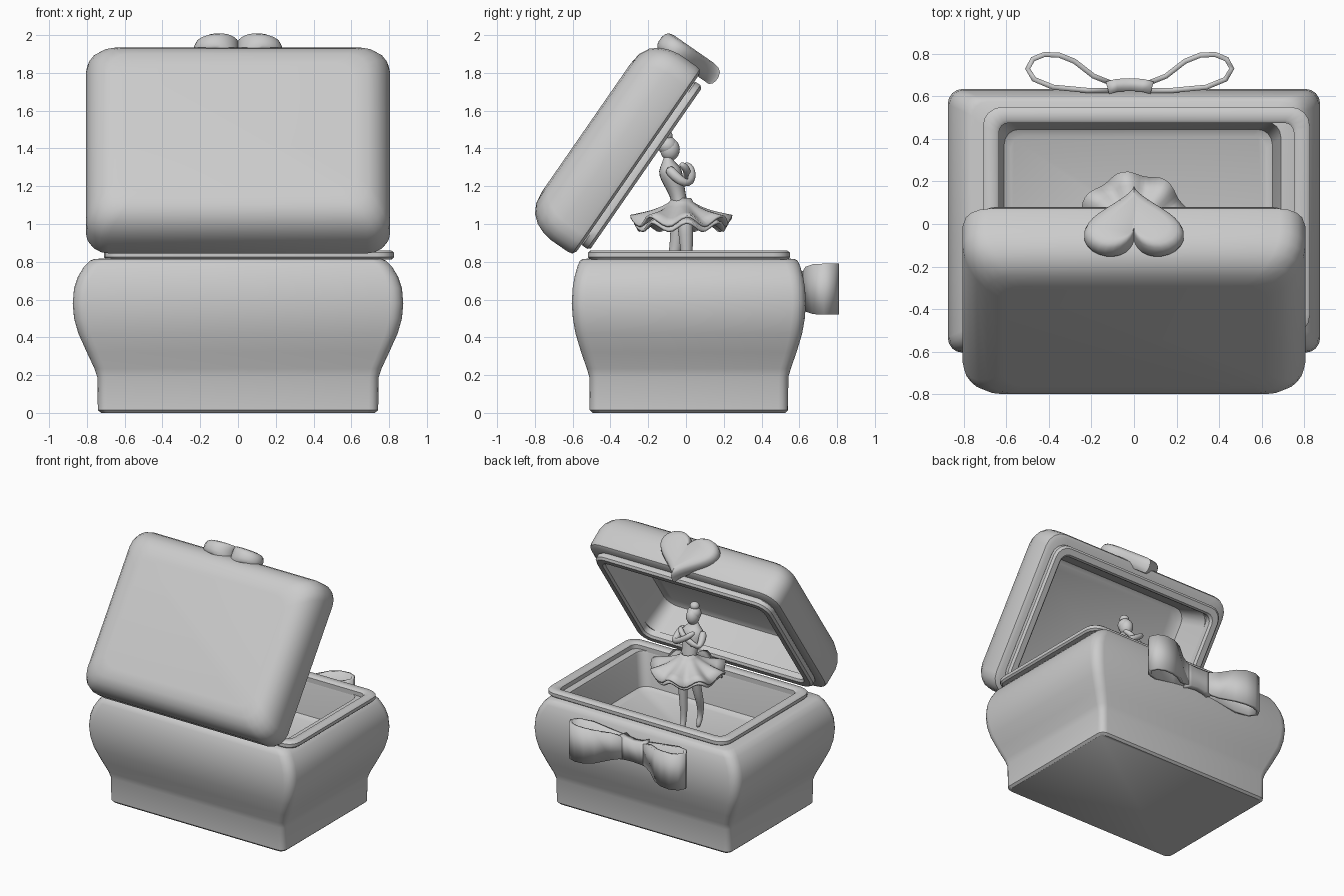
import bpy, bmesh
from math import sin, cos, pi, radians
from mathutils import Vector

if "Cube" in bpy.data.objects:
    bpy.data.objects.remove(bpy.data.objects["Cube"])

OPEN = radians(55.3)   # lid opening angle


def finish(name, bm, angle=40, rot=0.0, subsurf=0):
    bmesh.ops.recalc_face_normals(bm, faces=bm.faces)
    me = bpy.data.meshes.new(name)
    bm.to_mesh(me)
    bm.free()
    ob = bpy.data.objects.new(name, me)
    bpy.context.collection.objects.link(ob)
    ob.rotation_euler.x = rot
    bpy.ops.object.select_all(action='DESELECT')
    ob.select_set(True)
    bpy.context.view_layer.objects.active = ob
    bpy.ops.object.shade_smooth_by_angle(angle=radians(angle))
    if subsurf:
        m = ob.modifiers.new("smooth", 'SUBSURF')
        m.levels = m.render_levels = subsurf
    return ob


def loft(name, rings, wrap=False, caps=True, **kw):
    """Skin a list of closed point rings."""
    bm = bmesh.new()
    vs = [[bm.verts.new(p) for p in r] for r in rings]
    pairs = list(zip(vs, vs[1:])) + ([(vs[-1], vs[0])] if wrap else [])
    for a, b in pairs:
        for i in range(len(a)):
            j = (i + 1) % len(a)
            bm.faces.new((a[i], a[j], b[j], b[i]))
    if caps and not wrap:
        bm.faces.new(vs[0])
        bm.faces.new(vs[-1])
    return finish(name, bm, **kw)


def rrect(hx, hy, z, r, cx=0.0, cy=0.0, seg=4):
    """Rounded rectangle ring."""
    pts = []
    for k, (sx, sy) in enumerate(((1, 1), (-1, 1), (-1, -1), (1, -1))):
        for i in range(seg + 1):
            a = (k + i / seg) * pi / 2
            pts.append((cx + sx * (hx - r) + r * cos(a), cy + sy * (hy - r) + r * sin(a), z))
    return pts


def rim(name, hx, hy, z, h, w, r, cx, cy, **kw):
    """Rounded bead running around a rectangle (hx, hy = outer size)."""
    sec = ((.012, 0), (0, .25), (0, .75), (.014, 1), (w - .014, 1), (w, .75), (w, 0))
    loft(name, [rrect(hx - d, hy - d, z + t * h, r - d * .6, cx, cy) for d, t in sec],
         wrap=True, **kw)


def tube(name, pts, flat=1.0, n=10):
    """Smooth limb through (x, y, z, radius) points; flat squashes along y."""
    rings = []
    P = [Vector(p[:3]) for p in pts]
    for i, p in enumerate(pts):
        d = (P[min(i + 1, len(P) - 1)] - P[max(i - 1, 0)]).normalized()
        u = Vector((1, 0, 0))
        u = (u - d * u.dot(d)).normalized()
        v = d.cross(u)
        rings.append([P[i] + (u * cos(a) + v * sin(a) * flat) * p[3]
                      for a in (2 * pi * k / n for k in range(n))])
    return loft(name, rings, subsurf=1, angle=180)


def ball(name, loc, scale):
    bm = bmesh.new()
    bmesh.ops.create_uvsphere(bm, u_segments=20, v_segments=12, radius=1)
    for v in bm.verts:
        v.co = Vector(loc) + Vector([a * b for a, b in zip(v.co, scale)])
    return finish(name, bm, angle=180)


def ribbon(name, pts, thick, cx, cz, side=1):
    """Standing strip through (x, y, half height) points."""
    bm = bmesh.new()
    cols = [[bm.verts.new((cx + side * x, y, cz + h * t)) for t in (-1, 1)] for x, y, h in pts]
    for a, b in zip(cols, cols[1:]):
        bm.faces.new((a[0], b[0], b[1], a[1]))
    ob = finish(name, bm, angle=25)
    m = ob.modifiers.new("thickness", 'SOLIDIFY')
    m.thickness, m.offset = thick, 0
    return ob


# Box body: swelling outside, then over the lip and down into the cavity
CY = .015
outer = [(.725, .51, 0, .04), (.742, .525, .015, .05), (.745, .527, .19, .05), (.76, .54, .235, .055),
         (.80, .57, .32, .06), (.845, .60, .42, .065), (.868, .614, .50, .07), (.875, .62, .58, .07),
         (.868, .615, .66, .07), (.848, .605, .72, .07), (.815, .59, .775, .07), (.785, .577, .805, .07),
         (.76, .56, .815, .07)]
inner = [(.67, .465, .82, .07), (.665, .46, .80, .07), (.63, .43, .57, .07), (.60, .40, .55, .06)]
loft("box_body", [rrect(*o, 0, CY) for o in outer] + [rrect(*o, .02, CY) for o in inner])
rim("box_rim", .768, .535, .812, .048, .075, .09, .058, CY)

# Lid, modelled closed about the x axis and swung open
LU = .943
lid = [(.60, .40, 1.20, .08), (.63, .43, 1.185, .09), (.675, .47, .968, .1), (.775, .57, .962, .11),
       (.80, .592, .975, .12), (.806, .598, 1.0, .12), (.806, .598, 1.11, .12), (.797, .588, 1.165, .12),
       (.775, .567, 1.215, .12), (.74, .532, 1.257, .12), (.69, .48, 1.285, .11), (.62, .41, 1.294, .1)]
loft("lid", [rrect(*o, 0, LU) for o in lid], rot=OPEN)
rim("lid_rim", .745, .527, .97, -.06, .07, .1, 0, LU, rot=OPEN)

# Heart clasp on the lid front
heart = []
for s, u in ((.9, 1.50), (.97, 1.515), (1, 1.535), (1, 1.56), (.96, 1.585), (.87, 1.60), (.7, 1.607)):
    ring = []
    for k in range(48):
        t = 2 * pi * (k + .5) / 48
        h = 13 * cos(t) - 5 * cos(2 * t) - 2 * cos(3 * t) - cos(4 * t)
        ring.append((s * .235 * sin(t) ** 3, u, 1.087 + s * .0128 * h))
    heart.append(ring)
loft("heart_clasp", heart, rot=OPEN, angle=50)

# Bow on the body front
loop = [(.07, .655, .075), (.17, .695, .10), (.26, .765, .122), (.33, .793, .132), (.40, .797, .135),
        (.455, .775, .135), (.48, .73, .135), (.45, .68, .132), (.36, .643, .118), (.2, .628, .09),
        (.07, .628, .075)]
for nm, s in (("bow_loop_left", -1), ("bow_loop_right", 1)):
    ribbon(nm, loop, .024, -.02, .655, s)
ribbon("bow_knot", [(-.105, .64, .095), (-.06, .652, .08), (0, .655, .075), (.06, .652, .08),
                    (.105, .64, .095)], .06, -.02, .655)

# Dancer: skirt of two wavy layers
for nm, dz, R in (("skirt_top", 0, .262), ("skirt_under", -.03, .245)):
    rings = []
    for r, z in ((.045, 1.135), (.06, 1.11), (.10, 1.085), (.15, 1.06), (.2, 1.04), (R, 1.015)):
        w = max(0, (r - .06) / .2) ** 1.5
        rings.append([((r + .012 * w * sin(8 * a)) * cos(a), -.025 + (r + .012 * w * sin(8 * a)) * sin(a),
                       z + dz + .026 * w * sin(8 * a + .6))
                      for a in (2 * pi * k / 64 for k in range(64))])
    sk = loft(nm, rings, caps=False, angle=60)
    m = sk.modifiers.new("thickness", 'SOLIDIFY')
    m.thickness, m.offset = .014, 0

# Dancer: body
tube("torso", [(0, -.03, 1.05, .07), (0, -.035, 1.13, .058), (0, -.055, 1.19, .07), (0, -.075, 1.25, .09),
               (0, -.09, 1.295, .09), (0, -.095, 1.325, .045), (0, -.095, 1.37, .03)], flat=.72)
ball("head", (0, -.085, 1.395), (.047, .052, .06))
ball("hair", (0, -.098, 1.415), (.051, .052, .05))
ball("hair_bun", (0, -.105, 1.468), (.034, .034, .03))
for s, nm in ((-1, "left"), (1, "right")):
    y = .012 * s
    tube(nm + "_arm", [(s * .075, -.1, 1.30, .03), (s * .1, -.06, 1.255, .031), (s * .105, -.005, 1.21, .027),
                       (s * .07, .018 + y, 1.225, .026), (-s * .02, .022 + y, 1.275, .022),
                       (-s * .05, .005 + y, 1.305, .024), (-s * .07, -.02 + y, 1.32, .012)], n=8)

# Dancer: straight leg and bent leg behind
tube("standing_leg", [(.03, -.01, 1.06, .05), (.028, .0, .95, .042), (.022, .005, .82, .03),
                      (.02, -.002, .73, .031), (.018, 0, .63, .019), (.018, .015, .585, .024),
                      (.018, .03, .54, .014)])
tube("bent_leg", [(-.03, -.03, 1.06, .05), (-.045, -.045, .95, .042), (-.06, -.06, .82, .031),
                  (-.055, -.1, .73, .03), (-.04, -.12, .645, .02), (-.04, -.105, .60, .024),
                  (-.04, -.085, .55, .013)])
